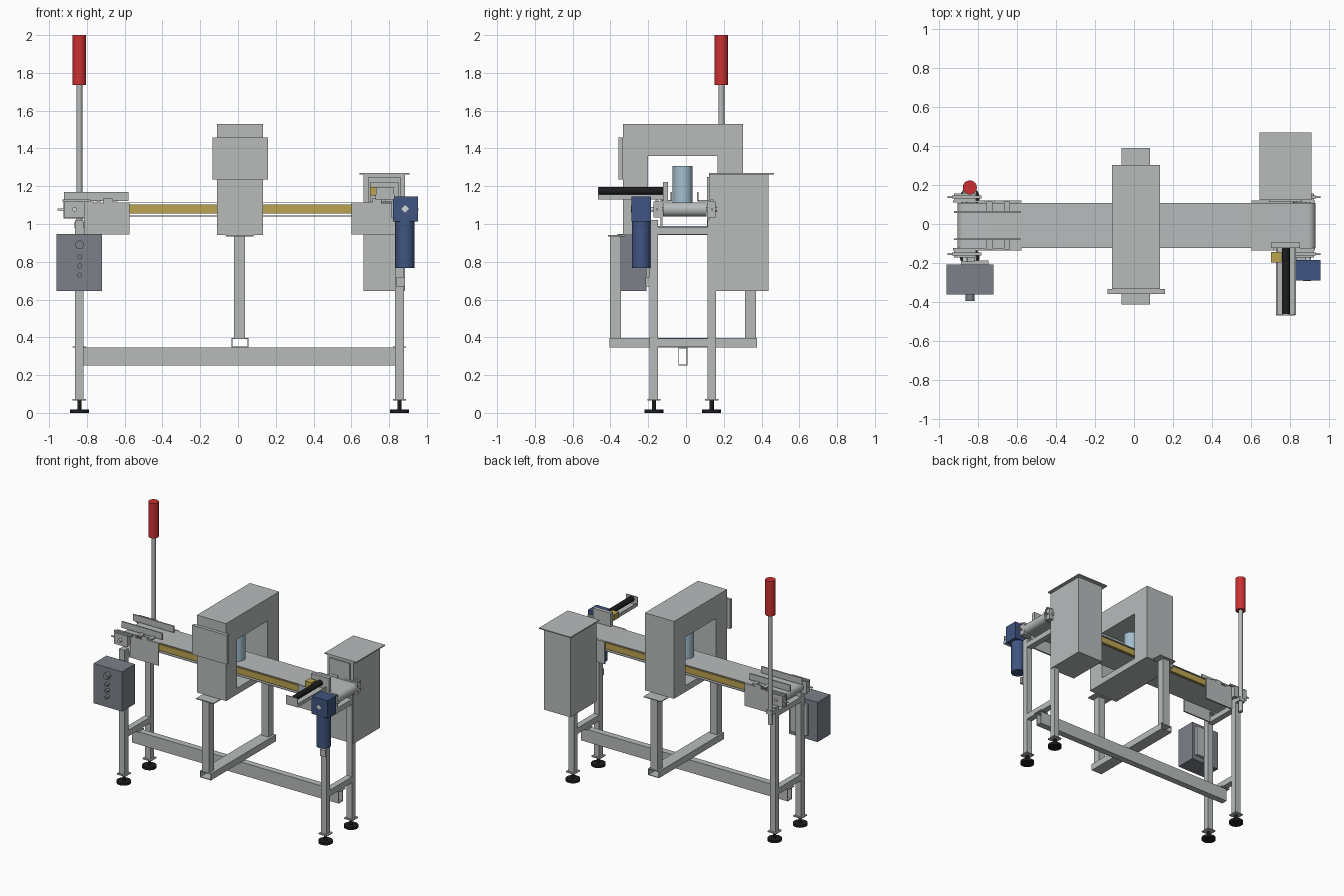
import bpy, bmesh, math
from mathutils import Matrix, Vector

if "Cube" in bpy.data.objects:
    bpy.data.objects.remove(bpy.data.objects["Cube"], do_unlink=True)


def material(name, rgb):
    m = bpy.data.materials.new(name)
    m.use_nodes = True
    m.diffuse_color = (*rgb, 1)
    m.node_tree.nodes["Principled BSDF"].inputs["Base Color"].default_value = (*rgb, 1)
    return m


STEEL = material("brushed_steel", (0.48, 0.5, 0.5))
PALE = material("pale_steel", (0.66, 0.67, 0.67))
DARK = material("slate_grey", (0.2, 0.22, 0.25))
BLUE = material("motor_blue", (0.05, 0.09, 0.22))
RED = material("signal_red", (0.6, 0.03, 0.03))
YELLOW = material("ochre", (0.5, 0.37, 0.08))
BLACK = material("rubber_black", (0.012, 0.012, 0.012))
GLASS = material("light_blue", (0.36, 0.52, 0.62))


def finish(name, bm, mat, smooth=False):
    bmesh.ops.recalc_face_normals(bm, faces=bm.faces)
    mesh = bpy.data.meshes.new(name)
    bm.to_mesh(mesh)
    bm.free()
    mesh.materials.append(mat)
    ob = bpy.data.objects.new(name, mesh)
    bpy.context.collection.objects.link(ob)
    if smooth:
        bpy.ops.object.select_all(action="DESELECT")
        ob.select_set(True)
        bpy.context.view_layer.objects.active = ob
        bpy.ops.object.shade_smooth_by_angle(angle=math.radians(35))
    return ob


def box(name, x, y, z, mat=STEEL):
    """Box from three (low, high) ranges."""
    bm = bmesh.new()
    size = [b - a for a, b in (x, y, z)]
    mid = Vector([(a + b) / 2 for a, b in (x, y, z)])
    bmesh.ops.create_cube(bm, size=1, matrix=Matrix.Translation(mid) @ Matrix.Diagonal((*size, 1)))
    return finish(name, bm, mat)


def rod(name, start, end, r, mat=STEEL, sides=32):
    """Cylinder between two points."""
    a, b = Vector(start), Vector(end)
    turn = (b - a).to_track_quat("Z", "Y").to_matrix().to_4x4()
    bm = bmesh.new()
    bmesh.ops.create_cone(bm, cap_ends=True, segments=sides, radius1=r, radius2=r,
                          depth=(b - a).length, matrix=Matrix.Translation((a + b) / 2) @ turn)
    return finish(name, bm, mat, True)


def tube(name, axis, along, u, v, wall=0.005, mat=STEEL):
    """Open-ended square tube along x (u=y, v=z) or y (u=x, v=z)."""
    bm = bmesh.new()
    rings = []
    for t in along:
        for w in (0, wall):
            c = [(u[0] + w, v[0] + w), (u[1] - w, v[0] + w), (u[1] - w, v[1] - w), (u[0] + w, v[1] - w)]
            rings.append([bm.verts.new((t, p, q) if axis == "x" else (p, t, q)) for p, q in c])
    o0, i0, o1, i1 = rings
    for a, b in ((o0, o1), (i0, i1), (o0, i0), (o1, i1)):
        for k in range(4):
            n = (k + 1) % 4
            bm.faces.new((a[k], a[n], b[n], b[k]))
    return finish(name, bm, mat)


def prism(name, points, y, mat=STEEL, smooth=False):
    """Outline in the xz plane, extruded along y."""
    bm = bmesh.new()
    f = bm.faces.new([bm.verts.new((p, y[0], q)) for p, q in points])
    ext = bmesh.ops.extrude_face_region(bm, geom=[f])["geom"]
    bmesh.ops.translate(bm, vec=(0, y[1] - y[0], 0), verts=[g for g in ext if isinstance(g, bmesh.types.BMVert)])
    return finish(name, bm, mat, smooth)


# Stand: legs, feet, end rails
FRONT, BACK = (-0.193, -0.147), (0.114, 0.158)
for side, lx in (("right", -0.84), ("left", 0.855)):
    span = (lx - 0.023, lx + 0.023)
    for end, ly in (("front", FRONT), ("back", BACK)):
        cy = sum(ly) / 2
        tag = f"{side}_{end}"
        box(f"{tag}_leg", span, ly, (0.07, 1.02))
        box(f"{tag}_leg_plate", (lx - 0.035, lx + 0.035), (cy - 0.035, cy + 0.035), (0.066, 0.074))
        rod(f"{tag}_foot_stem", (lx, cy, 0.01), (lx, cy, 0.068), 0.011, BLACK, 16)
        rod(f"{tag}_foot_pad", (lx, cy, 0), (lx, cy, 0.018), 0.05, BLACK)
    box(f"{side}_end_rail", span, (-0.147, 0.114), (0.35, 0.395))
    box(f"{side}_upper_rail", span, (-0.147, 0.114), (0.945, 0.985))
    box(f"{side}_beam_plate", (lx - 0.035, lx + 0.035), (-0.05, 0.02), (0.345, 0.351))
tube("long_beam", "x", (-0.86, 0.875), (-0.041, 0.008), (0.25, 0.346))

# Centre stand under the gate
tube("centre_cross_beam", "y", (-0.405, 0.375), (-0.035, 0.056), (0.346, 0.396))
for end, y in (("front", (-0.403, -0.345)), ("back", (0.312, 0.37))):
    box(f"{end}_post", (-0.02, 0.038), y, (0.396, 0.935))
    box(f"{end}_post_plate", (-0.063, 0.083), (y[0] - 0.01, y[1] + 0.02), (0.935, 0.942))

# Detector gate: ring of four bars, front panel, light blue column
GX = (-0.112, 0.133)
box("gate_top", GX, (-0.333, 0.303), (1.36, 1.53))
box("gate_bottom", GX, (-0.333, 0.303), (0.942, 0.99))
box("gate_front_side", GX, (-0.333, -0.2), (0.99, 1.36))
box("gate_back_side", GX, (0.166, 0.303), (0.99, 1.36))
box("gate_panel", (-0.135, 0.158), (-0.358, -0.333), (1.235, 1.457))
rod("test_column", (0.01, -0.018, 1.115), (0.01, -0.018, 1.306), 0.053, GLASS)

# Belt: thin loop around two rollers
def loop(r):
    pts = []
    for cx, start in ((0.89, -90), (-0.865, 90)):
        for k in range(13):
            a = math.radians(start + 15 * k)
            pts.append((cx + r * math.cos(a), 1.077 + r * math.sin(a)))
    return pts

bm = bmesh.new()
rings = [[bm.verts.new((p, y, q)) for p, q in loop(r)] for y in (-0.122, 0.108) for r in (0.038, 0.033)]
count = len(rings[0])
for a, b in ((0, 2), (1, 3), (0, 1), (2, 3)):
    for k in range(count):
        n = (k + 1) % count
        bm.faces.new((rings[a][k], rings[a][n], rings[b][n], rings[b][k]))
finish("belt", bm, STEEL, True)
box("belt_bed", (-0.8, 0.82), (-0.122, 0.108), (1.056, 1.103), YELLOW)
for side, x in (("right", -0.865), ("left", 0.89)):
    rod(f"{side}_roller", (x, -0.12, 1.077), (x, 0.105, 1.077), 0.0325, PALE)
    rod(f"{side}_roller_shaft", (x, -0.195, 1.077), (x, 0.165, 1.077), 0.012, PALE, 16)

# Notched side plates, bearing blocks and tension screws at both ends
for side, s, xi, xo in (("right", -1, 0.575, 0.815), ("left", 1, 0.6, 0.86)):
    notched = [(xi, 0.945), (xo, 0.945), (xo, 1.125), (xo - 0.05, 1.125), (xo - 0.05, 1.108),
               (xo - 0.1, 1.108), (xo - 0.1, 1.135), (xo - 0.15, 1.135), (xo - 0.15, 1.115), (xi, 1.115)]
    outline = [(s * p, q) for p, q in notched]
    for end, y, yb in (("front", (-0.135, -0.124), (-0.172, -0.135)), ("back", (0.11, 0.121), (0.121, 0.155))):
        prism(f"{side}_{end}_side_plate", outline, y)
        box(f"{side}_{end}_end_plate", sorted((s * (xo - 0.03), s * 0.925)), y, (1.03, 1.125))
        box(f"{side}_{end}_bearing", sorted((s * 0.81, s * 0.92)), yb, (1.035, 1.12))
        my = sum(yb) / 2
        rod(f"{side}_{end}_tension_screw", (s * 0.9, my, 1.077), (s * 0.955, my, 1.077), 0.006, PALE, 12)
        box(f"{side}_{end}_clamp", sorted((s * 0.78, s * 0.93)), (my - 0.008, my + 0.008), (1.118, 1.13))

# Product guides over the infeed end, on short arms
for end, y, outer in (("front", -0.078, -0.13), ("back", 0.062, 0.116)):
    box(f"{end}_guide", (-0.922, -0.58), (y - 0.005, y + 0.005), (1.122, 1.17))
    for x in (-0.74, -0.65):
        box(f"{end}_guide_arm", (x - 0.015, x + 0.015), sorted((y, outer)), (1.118, 1.128))

# Beacon pole
rod("beacon_pole", (-0.84, 0.187, 0.9), (-0.84, 0.187, 1.74), 0.016)
rod("beacon", (-0.84, 0.187, 1.735), (-0.84, 0.187, 2.0), 0.036, RED)
box("beacon_bracket", (-0.865, -0.815), (0.15, 0.205), (0.98, 1.01))

# Control box with knobs
box("control_box", (-0.96, -0.72), (-0.362, -0.208), (0.645, 0.947), DARK)
box("control_box_mount", (-0.885, -0.745), (-0.208, -0.186), (0.68, 0.915))
for z, r in ((0.89, 0.023), (0.826, 0.013), (0.778, 0.013), (0.73, 0.013)):
    rod("control_knob", (-0.838, -0.362, z), (-0.838, -0.393, z), r, DARK, 24)

# Electrical cabinet with overhanging cap
box("cabinet", (0.665, 0.885), (0.122, 0.438), (0.645, 1.265))
box("cabinet_cap", (0.642, 0.908), (0.122, 0.467), (1.263, 1.271))
box("cabinet_mount", (0.69, 0.86), (0.112, 0.122), (1.1, 1.25))

# Drive motor
box("motor_gearbox", (0.82, 0.954), (-0.288, -0.185), (1.013, 1.146), BLUE)
rod("motor_body", (0.885, -0.237, 0.768), (0.885, -0.237, 1.015), 0.05, BLUE)
rod("motor_shaft_cap", (0.885, -0.285, 1.08), (0.885, -0.292, 1.08), 0.02, PALE, 4)
box("motor_cable_box", (0.84, 0.885), (-0.215, -0.193), (0.67, 0.72))

# Reject pusher: open tray holding a black ram
PX = (0.73, 0.825)
box("pusher_floor", PX, (-0.465, -0.11), (1.13, 1.137))
box("pusher_end", PX, (-0.467, -0.46), (1.13, 1.197))
for x in PX:
    box("pusher_tray_side", (x - 0.003, x + 0.003), (-0.465, -0.11), (1.13, 1.155))
rod("pusher_ram", (0.777, -0.46, 1.174), (0.777, -0.11, 1.174), 0.021, BLACK)
box("pusher_plate", (0.70, 0.85), (-0.122, -0.095), (1.12, 1.223))
box("pusher_valve", (0.7, 0.755), (-0.197, -0.142), (1.15, 1.195), YELLOW)
